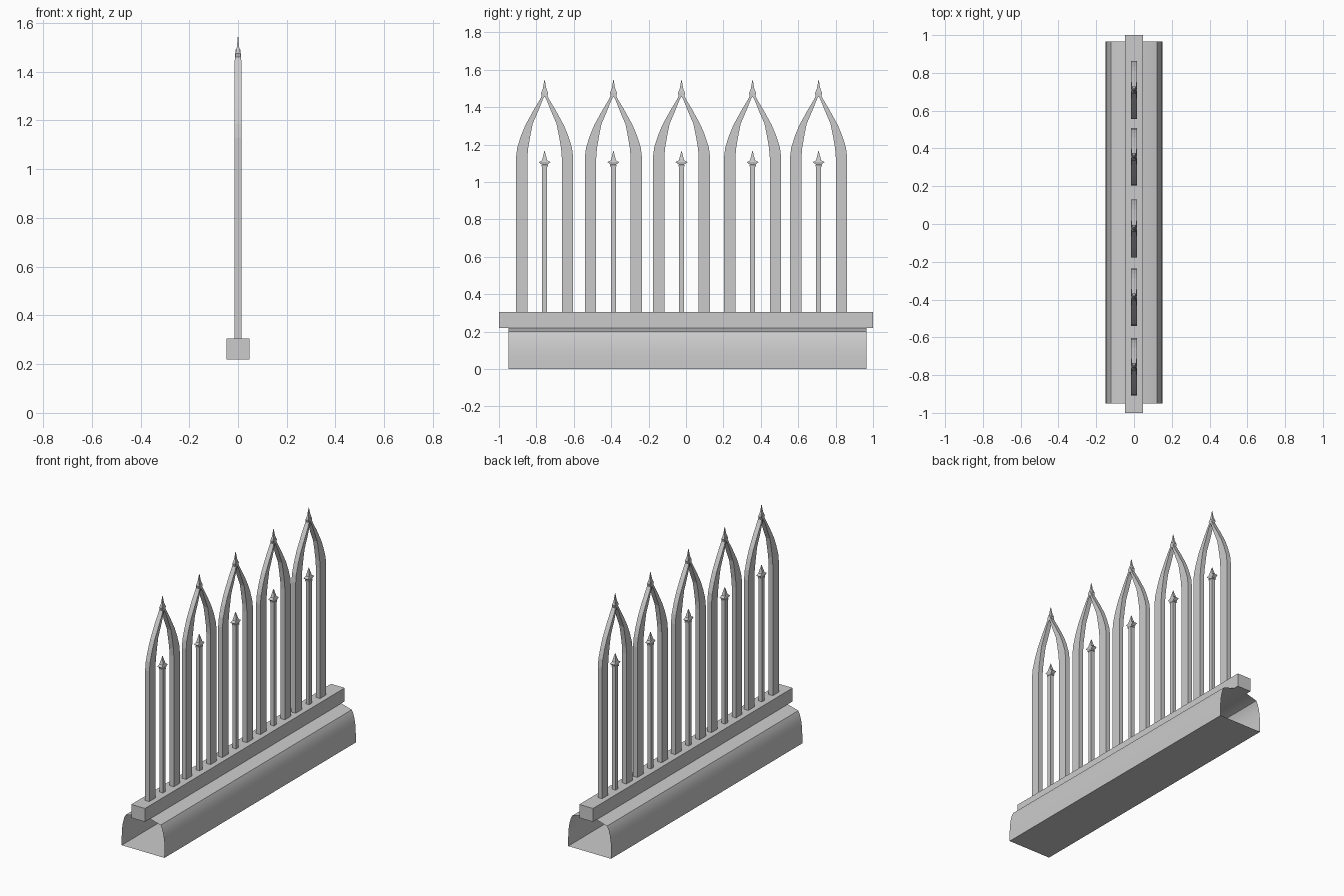
import bpy, bmesh

if "Cube" in bpy.data.objects:
    bpy.data.objects.remove(bpy.data.objects["Cube"])


def finish(bm, name, smooth=False):
    bmesh.ops.recalc_face_normals(bm, faces=bm.faces[:])
    me = bpy.data.meshes.new(name)
    bm.to_mesh(me)
    bm.free()
    ob = bpy.data.objects.new(name, me)
    bpy.context.collection.objects.link(ob)
    if smooth:
        bpy.ops.object.select_all(action='DESELECT')
        ob.select_set(True)
        bpy.context.view_layer.objects.active = ob
        bpy.ops.object.shade_smooth_by_angle(angle=0.6)
    return ob


def loft(bm, rings, cap=True):
    rows = [[bm.verts.new(p) for p in r] for r in rings]
    for a, b in zip(rows, rows[1:]):
        n = len(a)
        for i in range(n):
            j = (i + 1) % n
            bm.faces.new((a[i], a[j], b[j], b[i]))
    if cap:
        bm.faces.new(rows[0])
        bm.faces.new(rows[-1])


def spire(bm, cy, rows):
    # stacked rectangular sections: half depth, half width, height
    loft(bm, [[(-x, cy - y, z), (x, cy - y, z), (x, cy + y, z), (-x, cy + y, z)]
              for x, y, z in rows])


# Hollow plinth: thin shell, open at both ends
half = [(0.15, 0), (0.15, 0.06), (0.148, 0.105), (0.142, 0.145),
        (0.133, 0.178), (0.122, 0.2), (0.05, 0.22)]
profile = half + [(-x, z) for x, z in reversed(half)]
bm = bmesh.new()
loft(bm, [[(x, y, z) for x, z in profile] for y in (-0.95, 0.965)], cap=False)
finish(bm, "plinth_shell", True)

# Rail carrying the arches
bm = bmesh.new()
spire(bm, 0, [(0.048, 1.0, 0.22), (0.048, 1.0, 0.305)])
finish(bm, "rail")

# Arch stations: outer offset, outer z, inner offset, inner z, half depth
ARCH = [(0.153, 0.3, 0.092, 0.3, 0.015),
        (0.153, 1.13, 0.092, 1.13, 0.015),
        (0.146, 1.185, 0.088, 1.18, 0.015),
        (0.125, 1.25, 0.076, 1.25, 0.015),
        (0.102, 1.305, 0.064, 1.31, 0.015),
        (0.058, 1.385, 0.036, 1.375, 0.015),
        (0.025, 1.44, 0.012, 1.435, 0.014),
        (0.0, 1.49, 0.0, 1.46, 0.01)]
ARCH_TIP = [(0.009, 0.014, 1.455), (0.010, 0.019, 1.475),
            (0.005, 0.009, 1.5), (0.0008, 0.001, 1.545)]
POST = [(0.012, 0.013, 0.3), (0.012, 0.013, 1.085)]
POST_TIP = [(0.014, 0.017, 1.083), (0.014, 0.017, 1.09), (0.012, 0.014, 1.092),
            (0.015, 0.032, 1.106), (0.012, 0.014, 1.115),
            (0.009, 0.010, 1.13), (0.0008, 0.001, 1.165)]

for i, cy in enumerate((-0.756, -0.388, -0.024, 0.356, 0.709), 1):
    # Pointed arch with both legs
    bm = bmesh.new()
    for s in (-1, 1):
        loft(bm, [[(-d, cy + s * o, zo), (d, cy + s * o, zo),
                   (d, cy + s * n, zn), (-d, cy + s * n, zn)]
                  for o, zo, n, zn, d in ARCH], cap=False)
    bmesh.ops.remove_doubles(bm, verts=bm.verts[:], dist=1e-5)
    finish(bm, f"arch_{i}")
    # Finial on the arch
    bm = bmesh.new()
    spire(bm, cy, ARCH_TIP)
    finish(bm, f"arch_finial_{i}")
    # Centre post with its spear head
    bm = bmesh.new()
    spire(bm, cy, POST)
    finish(bm, f"post_{i}")
    bm = bmesh.new()
    spire(bm, cy, POST_TIP)
    finish(bm, f"post_finial_{i}")
